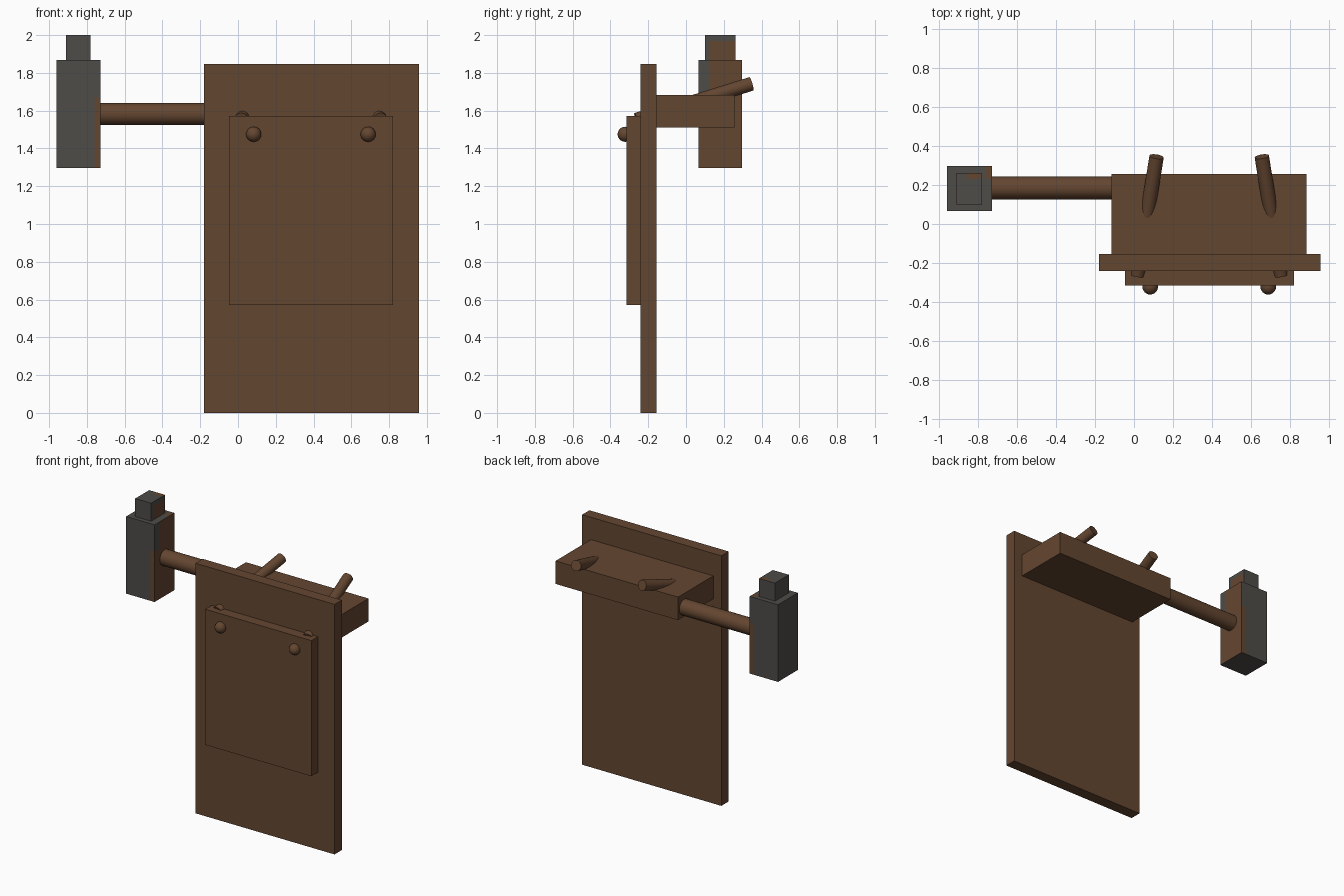
import bpy, bmesh
from mathutils import Vector

if "Cube" in bpy.data.objects:
    bpy.data.objects.remove(bpy.data.objects["Cube"], do_unlink=True)


def material(name, rgb):
    m = bpy.data.materials.new(name)
    m.use_nodes = True
    m.diffuse_color = (*rgb, 1)
    m.node_tree.nodes["Principled BSDF"].inputs["Base Color"].default_value = (*rgb, 1)
    return m


wood = material("brown wood", (0.127, 0.061, 0.030))
iron = material("dark iron", (0.076, 0.072, 0.065))


def finish(name, bm, mats, smooth=False):
    mesh = bpy.data.meshes.new(name)
    bm.to_mesh(mesh)
    bm.free()
    for m in mats:
        mesh.materials.append(m)
    ob = bpy.data.objects.new(name, mesh)
    bpy.context.collection.objects.link(ob)
    if smooth:
        bpy.ops.object.select_all(action='DESELECT')
        ob.select_set(True)
        bpy.context.view_layer.objects.active = ob
        bpy.ops.object.shade_smooth_by_angle()
    return ob


def box_bm(lo, hi):
    lo, hi = Vector(lo), Vector(hi)
    bm = bmesh.new()
    bmesh.ops.create_cube(bm, size=1)
    for v in bm.verts:
        v.co = (lo + hi) / 2 + v.co * (hi - lo)
    return bm


def box(name, lo, hi):
    return finish(name, box_bm(lo, hi), [wood])


def rod(name, a, b, radius):
    a, b = Vector(a), Vector(b)
    bm = bmesh.new()
    bmesh.ops.create_cone(bm, cap_ends=True, segments=32, radius1=radius,
                          radius2=radius, depth=(b - a).length)
    turn = (b - a).to_track_quat('Z', 'Y')
    for v in bm.verts:
        v.co = turn @ v.co + (a + b) / 2
    return finish(name, bm, [wood], True)


def iron_block(name, lo, hi, cuts, is_wood):
    """Box cut along axis planes, with wooden patches chosen by rule."""
    bm = box_bm(lo, hi)
    for axis, place in cuts:
        co, no = Vector(), Vector()
        co[axis], no[axis] = place, 1
        bmesh.ops.bisect_plane(bm, geom=bm.verts[:] + bm.edges[:] + bm.faces[:],
                               plane_co=co, plane_no=no)
    bm.normal_update()
    for f in bm.faces:
        f.material_index = int(is_wood(f.calc_center_median(), f.normal))
    return finish(name, bm, [iron, wood])


# Boards
box("back_board", (-0.18, -0.24, 0), (0.957, -0.155, 1.847))
box("front_panel", (-0.047, -0.316, 0.57), (0.821, -0.235, 1.572))
box("shelf", (-0.115, -0.16, 1.512), (0.886, 0.257, 1.682))

# Slanted pegs and round knobs, mirrored about the shelf middle
middle = 0.386
for side, label in ((-1, "right"), (1, "left")):
    rod(label + "_peg", (middle + side * 0.368, -0.262, 1.552),
        (middle + side * 0.27, 0.346, 1.742), 0.037)
    bm = bmesh.new()
    bmesh.ops.create_uvsphere(bm, u_segments=24, v_segments=16, radius=0.04)
    bmesh.ops.translate(bm, verts=bm.verts, vec=(middle + side * 0.303, -0.322, 1.475))
    finish(label + "_knob", bm, [wood], True)

# Hammer: handle, head and cap
rod("hammer_handle", (-0.75, 0.185, 1.582), (-0.1, 0.185, 1.582), 0.058)


def head_rule(c, n):
    if n.x > 0.5:
        return c.y > 0.125 or c.z < 1.67
    if n.z > 0.5:
        return c.x > -0.76 and c.y > 0.23
    return abs(n.y) > 0.5 and c.x > -0.76 and c.z < 1.67


def cap_rule(c, n):
    if n.x > 0.5:
        return c.y > 0.125 and c.z < 1.97
    return n.z > 0.5 and c.x > -0.86 and c.y > 0.23


iron_block("hammer_head", (-0.96, 0.066, 1.297), (-0.728, 0.297, 1.867),
           ((0, -0.76), (1, 0.125), (1, 0.23), (2, 1.67)), head_rule)
iron_block("hammer_cap", (-0.91, 0.1, 1.86), (-0.78, 0.262, 2),
           ((0, -0.86), (1, 0.125), (1, 0.23), (2, 1.97)), cap_rule)
